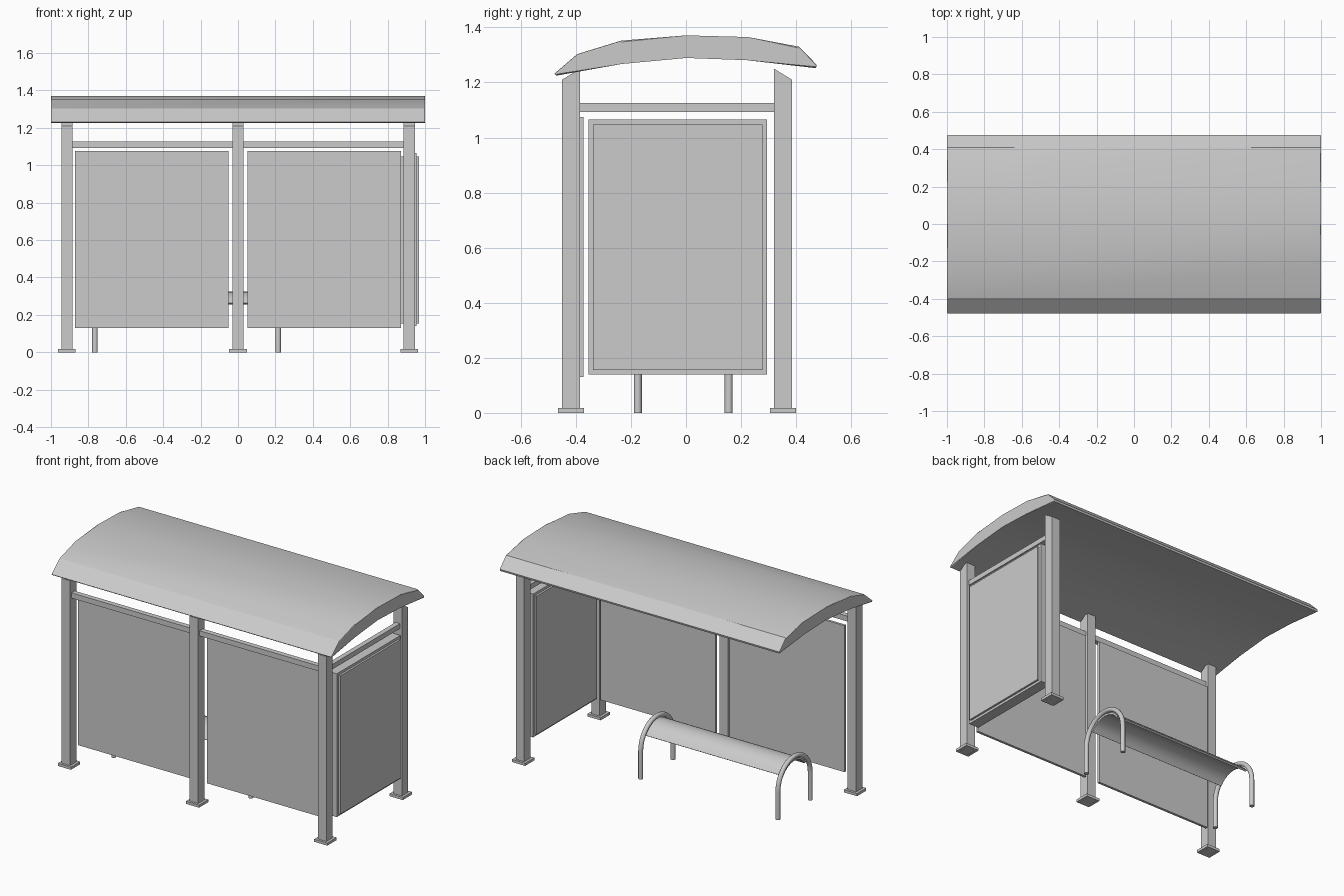
import bpy, bmesh
from math import sin, cos, pi, radians

if "Cube" in bpy.data.objects:
    bpy.data.objects.remove(bpy.data.objects["Cube"])


def finish(name, bm, smooth=None):
    bmesh.ops.recalc_face_normals(bm, faces=bm.faces)
    me = bpy.data.meshes.new(name)
    bm.to_mesh(me)
    bm.free()
    ob = bpy.data.objects.new(name, me)
    bpy.context.collection.objects.link(ob)
    if smooth:
        bpy.ops.object.select_all(action='DESELECT')
        ob.select_set(True)
        bpy.context.view_layer.objects.active = ob
        bpy.ops.object.shade_smooth_by_angle(angle=radians(smooth))
    return ob


def extrude_x(name, profile, x0, x1, bevel=0, smooth=None):
    """Extrude a closed (y, z) profile along x."""
    bm = bmesh.new()
    a = [bm.verts.new((x0, y, z)) for y, z in profile]
    b = [bm.verts.new((x1, y, z)) for y, z in profile]
    ends = [bm.faces.new(a), bm.faces.new(b[::-1])]
    n = len(profile)
    for i in range(n):
        j = (i + 1) % n
        bm.faces.new((a[i], b[i], b[j], a[j]))
    if bevel:
        edges = {e for f in ends for e in f.edges}
        bmesh.ops.bevel(bm, geom=list(edges), offset=bevel, segments=2,
                        profile=0.5, affect='EDGES')
    return finish(name, bm, smooth)


def box(name, x0, x1, y0, y1, z0, z1):
    return extrude_x(name, [(y0, z0), (y1, z0), (y1, z1), (y0, z1)], x0, x1)


# Curved roof
extrude_x("roof", [
    (-0.478, 1.232), (-0.395, 1.303), (-0.235, 1.352), (0, 1.371),
    (0.225, 1.365), (0.41, 1.33), (0.475, 1.264), (0.472, 1.252),
    (0.22, 1.281), (0, 1.289), (-0.235, 1.267), (-0.47, 1.225)],
    -1, 1, bevel=0.005, smooth=22)


# Posts with sloped tops and foot plates
def post(name, x, y, side):
    outer, inner = y + side * 0.0325, y - side * 0.0325
    extrude_x(name, [(outer, 0), (inner, 0), (inner, 1.25), (outer, 1.21)],
              x - 0.03, x + 0.03)
    # plate is a square collar around the post
    bm = bmesh.new()
    rings = []
    for r, z in ((0.047, 0), (0.047, 0.017), (0.031, 0.017), (0.031, 0)):
        rings.append([bm.verts.new((x + sx * r, y + sy * r, z))
                      for sx, sy in ((-1, -1), (1, -1), (1, 1), (-1, 1))])
    for k in range(4):
        p, q = rings[k], rings[(k + 1) % 4]
        for i in range(4):
            j = (i + 1) % 4
            bm.faces.new((p[i], p[j], q[j], q[i]))
    finish(name + "_foot_plate", bm)


for label, x in (("left", -0.915), ("middle", 0), ("right", 0.916)):
    post(f"front_{label}_post", x, -0.4175, -1)
post("back_right_post", 0.916, 0.3525, 1)

# Rails and thin wall panels
for label, s in (("left", -1), ("right", 1)):
    x0, x1 = sorted((s * 0.03, s * 0.886))
    box(f"front_{label}_rail", x0, x1, -0.434, -0.401, 1.092, 1.126)
    x0, x1 = sorted((s * 0.05, s * 0.871))
    box(f"front_{label}_panel", x0, x1, -0.389, -0.373, 0.13, 1.075)
box("side_rail", 0.9, 0.932, -0.386, 0.321, 1.093, 1.125)

# Side display case: frame plus a raised sheet on each face
box("display_frame", 0.885, 0.954, -0.355, 0.295, 0.14, 1.065)
box("display_inner_sheet", 0.872, 0.886, -0.337, 0.277, 0.155, 1.048)
box("display_outer_sheet", 0.953, 0.967, -0.337, 0.277, 0.155, 1.048)

# Bench: bent tube arches and a curved seat
CY, CZ, R = -0.01, 0.178, 0.165
for label, x in (("left", -0.765), ("right", 0.215)):
    path = [(CY - R, 0)]
    path += [(CY - R * cos(pi * i / 16), CZ + R * sin(pi * i / 16)) for i in range(17)]
    path += [(CY + R, 0)]
    bm = bmesh.new()
    rings, sides, r = [], 12, 0.0145
    for i, (y, z) in enumerate(path):
        t = min(max((i - 1) / 16, 0), 1) * pi
        ny, nz = -cos(t), sin(t)
        rings.append([bm.verts.new((x + r * sin(2 * pi * k / sides),
                                    y + ny * r * cos(2 * pi * k / sides),
                                    z + nz * r * cos(2 * pi * k / sides)))
                      for k in range(sides)])
    for p, q in zip(rings, rings[1:]):
        for k in range(sides):
            j = (k + 1) % sides
            bm.faces.new((p[k], p[j], q[j], q[k]))
    bm.faces.new(rings[0])
    bm.faces.new(rings[-1])
    finish(f"bench_{label}_arch", bm, 40)

angles = [radians(35 + 110 * i / 10) for i in range(11)]
seat = [(CY + 0.147 * cos(a), CZ + 0.147 * sin(a)) for a in angles]
seat += [(CY + 0.135 * cos(a), CZ + 0.135 * sin(a)) for a in reversed(angles)]
extrude_x("bench_seat", seat, -0.765, 0.215, smooth=30)
